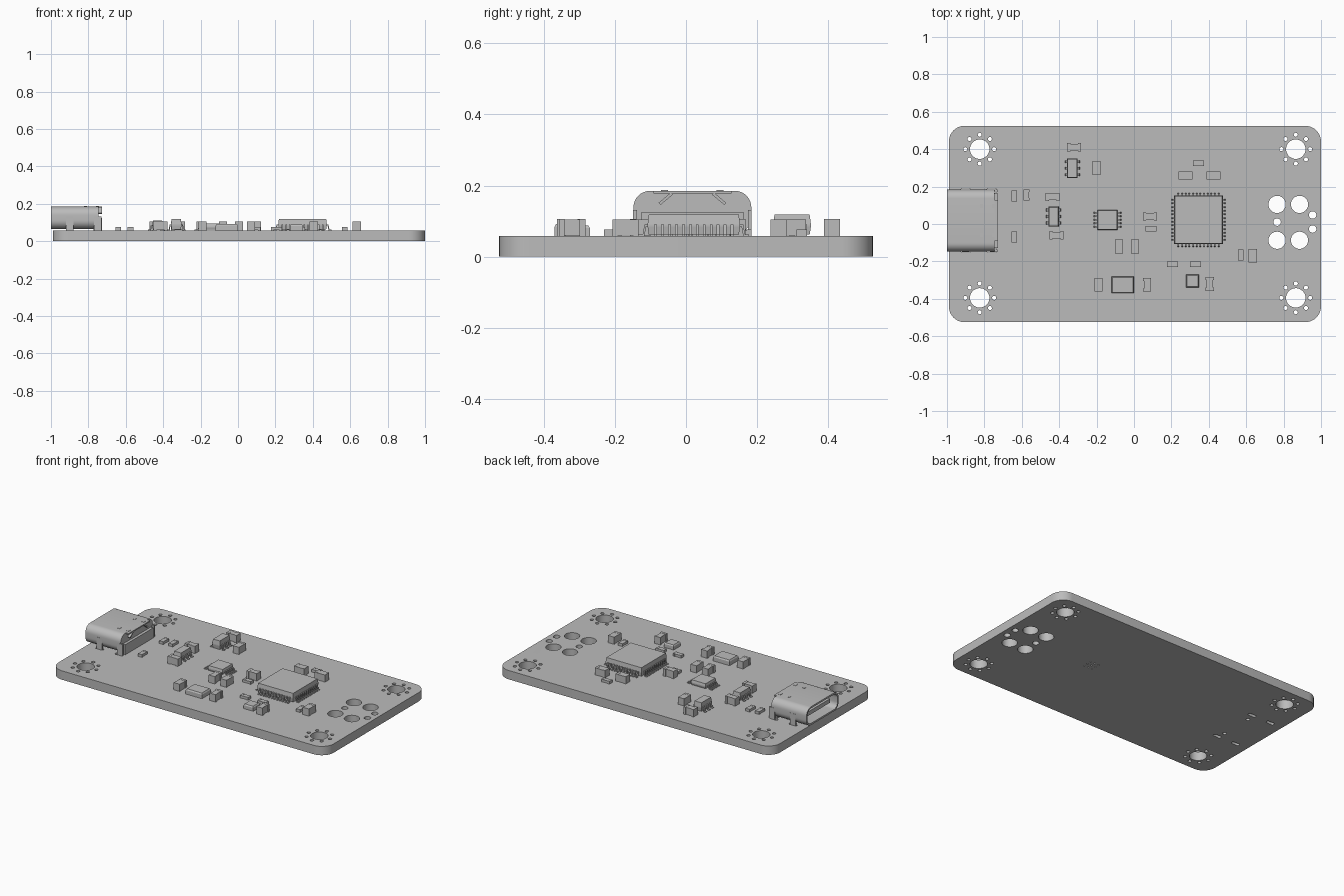
import bpy, bmesh
from math import pi, sin, cos, radians
from mathutils import Matrix, Vector

if "Cube" in bpy.data.objects:
    bpy.data.objects.remove(bpy.data.objects["Cube"], do_unlink=True)

grey = bpy.data.materials.new("plain_grey")
grey.use_nodes = True
grey.diffuse_color = (0.5, 0.5, 0.5, 1)
grey.node_tree.nodes["Principled BSDF"].inputs["Base Color"].default_value = (0.5, 0.5, 0.5, 1)

TOP = 0.058  # upper surface of the board


def finish(name, bm, loc=(0, 0, 0), turn=0, smooth=False):
    bmesh.ops.recalc_face_normals(bm, faces=bm.faces)
    mesh = bpy.data.meshes.new(name)
    bm.to_mesh(mesh)
    bm.free()
    ob = bpy.data.objects.new(name, mesh)
    bpy.context.collection.objects.link(ob)
    ob.location = loc
    ob.rotation_euler.z = radians(turn)
    mesh.materials.append(grey)
    if smooth:
        smooth_edges(ob)
    return ob


def smooth_edges(ob):
    bpy.ops.object.select_all(action='DESELECT')
    ob.select_set(True)
    bpy.context.view_layer.objects.active = ob
    bpy.ops.object.shade_smooth_by_angle(angle=radians(35))


def loft(bm, rings):
    """Skin a list of point rings and cap both ends."""
    loops = [[bm.verts.new(p) for p in ring] for ring in rings]
    for a, b in zip(loops, loops[1:]):
        for i in range(len(a)):
            j = (i + 1) % len(a)
            bm.faces.new((a[i], a[j], b[j], b[i]))
    bm.faces.new(loops[0])
    bm.faces.new(loops[-1])


def rect(sx, sy, z):
    return [(sx * i / 2, sy * j / 2, z) for i, j in ((-1, -1), (1, -1), (1, 1), (-1, 1))]


def box(bm, centre, size):
    mat = Matrix.Translation(centre) @ Matrix.Diagonal((*size, 1))
    bmesh.ops.create_cube(bm, size=1, matrix=mat)


def circle(x, y, r, n=32):
    return [(x + r * cos(2 * pi * i / n), y + r * sin(2 * pi * i / n)) for i in range(n)]


def round_rect(x, y, w, h, r, n=8):
    pts = []
    for q, (sx, sy) in enumerate(((1, 1), (-1, 1), (-1, -1), (1, -1))):
        for i in range(n + 1):
            a = (q + i / n) * pi / 2
            pts.append((x + sx * (w / 2 - r) + r * cos(a), y + sy * (h / 2 - r) + r * sin(a)))
    return pts


# Board: one filled outline with drilled holes and slots
PORT_Y = 0.018
outlines = [round_rect(0.005, 0, 1.99, 1.05, 0.085, 10)]
for mx in (-0.825, 0.865):
    for my in (-0.395, 0.4):
        outlines.append(circle(mx, my, 0.052))
        outlines += [circle(x, y, 0.011, 12) for x, y in circle(mx, my, 0.077, 8)]
for hx in (0.765, 0.885):
    for hy in (-0.087, 0.105):
        outlines.append(circle(hx, hy, 0.046))
for hx, hy in ((0.765, 0.01), (0.955, 0.048), (0.955, -0.027)):
    outlines.append(circle(hx, hy, 0.02, 20))
for i in (-1, 0, 1):
    for j in (-1, 0, 1):
        outlines.append(circle(0.345 + i * 0.03, 0.02 + j * 0.03, 0.005, 8))
for side in (-1, 1):
    outlines.append(circle(-0.772, PORT_Y + side * 0.107, 0.012, 12))
    for sx in (-0.76, -0.9):
        outlines.append(round_rect(sx, PORT_Y + side * 0.16, 0.055, 0.022, 0.01, 4))

curve = bpy.data.curves.new("board_outline", 'CURVE')
curve.dimensions = '2D'
curve.fill_mode = 'BOTH'
curve.extrude = TOP / 2
for pts in outlines:
    sp = curve.splines.new('POLY')
    sp.points.add(len(pts) - 1)
    for p, (x, y) in zip(sp.points, pts):
        p.co = (x, y, 0, 1)
    sp.use_cyclic_u = True
helper = bpy.data.objects.new("board_outline", curve)
bpy.context.collection.objects.link(helper)
bpy.context.view_layer.update()
flat = bpy.data.meshes.new_from_object(helper.evaluated_get(bpy.context.evaluated_depsgraph_get()))
bm = bmesh.new()
bm.from_mesh(flat)
bmesh.ops.remove_doubles(bm, verts=bm.verts, dist=0.00001)
bmesh.ops.translate(bm, verts=bm.verts, vec=(0, 0, TOP / 2))
bpy.data.objects.remove(helper, do_unlink=True)
bpy.data.meshes.remove(flat)
finish("circuit_board", bm, smooth=True)


# Two-terminal chips: a body between two end caps
def chip(name, x, y, turn, length, width, h, waist):
    bm = bmesh.new()
    cap = length * 0.22
    for s in (-1, 1):
        box(bm, (s * (length - cap) / 2, 0, h / 2), (cap, width, h))
    mid = length / 2 - cap
    wide, thin = width / 2 - 0.0005, width / 2 * waist
    half = [(-mid, thin), (-mid * 0.6, thin), (mid * 0.6, thin), (mid, thin)]
    ring = [(px, -py) for px, py in half] + half[::-1]
    loft(bm, [[(px, py, z) for px, py in ring] for z in (0.001, h - 0.001)])
    finish(name, bm, (x, y, TOP), turn)


H, V = 0, 90
groups = {
    "capacitor": ((0.074, 0.044, 0.048, 0.8), [
        (-0.32, 0.41, H), (-0.435, 0.145, H), (-0.415, -0.06, H), (0.085, 0.04, H),
        (-0.08, -0.12, V), (0.07, -0.325, V), (0.405, -0.32, V)]),
    "large_chip": ((0.074, 0.044, 0.047, 0.98), [
        (-0.2, 0.3, V), (0.005, -0.12, V), (0.275, 0.26, H), (0.425, 0.26, H),
        (-0.19, -0.325, V), (0.635, -0.17, V)]),
    "resistor": ((0.059, 0.03, 0.018, 0.97), [
        (-0.64, 0.15, V), (-0.575, 0.155, V), (-0.64, -0.07, V), (0.345, 0.325, H),
        (0.09, -0.025, H), (0.205, -0.215, H), (0.33, -0.215, H), (0.57, -0.165, V)]),
}
for kind, (shape, places) in groups.items():
    for i, place in enumerate(places):
        chip(f"{kind}_{i + 1}", *place, *shape)

# Flat packages with a chamfered lid
for name, x, y, sx, sy, h in (("inductor", -0.06, -0.325, 0.118, 0.09, 0.034),
                              ("crystal", 0.313, -0.305, 0.07, 0.07, 0.03)):
    bm = bmesh.new()
    loft(bm, [rect(sx, sy, 0), rect(sx, sy, h * 0.75), rect(sx - 0.01, sy - 0.01, h)])
    finish(name, bm, (x, y, TOP))


# Leaded packages: tapered body and gull-wing leads
def package(name, x, y, sx, sy, h, span, count, pitch, lead_w, angles):
    bm = bmesh.new()
    mid, cut = h * 0.5, 0.007
    loft(bm, [rect(sx - cut, sy - cut, 0.004), rect(sx, sy, mid - 0.003),
              rect(sx, sy, mid + 0.003), rect(sx - cut, sy - cut, h)])
    t, start, end = 0.005, sx / 2 - 0.004, span / 2
    reach = end - sx / 2
    a, b = sx / 2 + reach * 0.35, sx / 2 + reach * 0.55
    profile = [(start, mid + t / 2), (a, mid + t / 2), (b, t), (end, t),
               (end, 0), (b - t, 0), (a - t, mid - t / 2), (start, mid - t / 2)]
    for angle in angles:
        rot = Matrix.Rotation(radians(angle), 3, 'Z')
        for i in range(count):
            v = (i - (count - 1) / 2) * pitch
            loft(bm, [[rot @ Vector((r, v + s * lead_w / 2, z)) for r, z in profile]
                      for s in (-1, 1)])
    finish(name, bm, (x, y, TOP))


package("main_processor", 0.345, 0.022, 0.26, 0.26, 0.06, 0.31, 12, 0.0195, 0.008, (0, 90, 180, 270))
package("driver_chip", -0.142, 0.022, 0.108, 0.108, 0.036, 0.182, 5, 0.0185, 0.008, (0, 180))
package("upper_regulator", -0.33, 0.298, 0.056, 0.106, 0.06, 0.1, 3, 0.035, 0.015, (0, 180))
package("lower_regulator", -0.43, 0.04, 0.056, 0.106, 0.053, 0.1, 3, 0.035, 0.015, (0, 180))

# Port shell: rounded sleeve with an open mouth
MID_Z = 0.125


def sleeve(x, inset):
    ring = round_rect(PORT_Y, MID_Z, 0.331 - inset * 2, 0.12 - inset * 2, 0.046 - inset)
    return [(x, y, z) for y, z in ring]


bm = bmesh.new()
loft(bm, [sleeve(-0.745, 0), sleeve(-1, 0), sleeve(-1, 0.011), sleeve(-0.79, 0.011)])
finish("port_shell", bm, smooth=True)

bm = bmesh.new()
box(bm, (-0.88, PORT_Y, MID_Z), (0.18, 0.24, 0.026))
finish("port_tongue", bm)

# Rear of the port: lower block, top lip and small diagonal ribs
bm = bmesh.new()
box(bm, (-0.75, PORT_Y, 0.09), (0.046, 0.29, 0.068))
box(bm, (-0.74, PORT_Y, 0.181), (0.028, 0.22, 0.008))
for s in (-1, 1):
    mat = (Matrix.Translation((-0.737, PORT_Y + s * 0.075, 0.163))
           @ Matrix.Rotation(s * radians(-40), 4, 'X') @ Matrix.Diagonal((0.02, 0.045, 0.008, 1)))
    bmesh.ops.create_cube(bm, size=1, matrix=mat)
finish("port_rear", bm)

# Solder legs reaching into the board slots
bm = bmesh.new()
for s in (-1, 1):
    for x in (-0.75, -0.9):
        box(bm, (x, PORT_Y + s * 0.161, 0.078), (0.04, 0.011, 0.108))
finish("port_legs", bm)

# Spring marks on the port roof
bm = bmesh.new()
for s in (-1, 1):
    for x in (-0.815, -0.75):
        box(bm, (x, PORT_Y + s * 0.078, 0.1855), (0.016, 0.02, 0.003))
finish("port_springs", bm)
